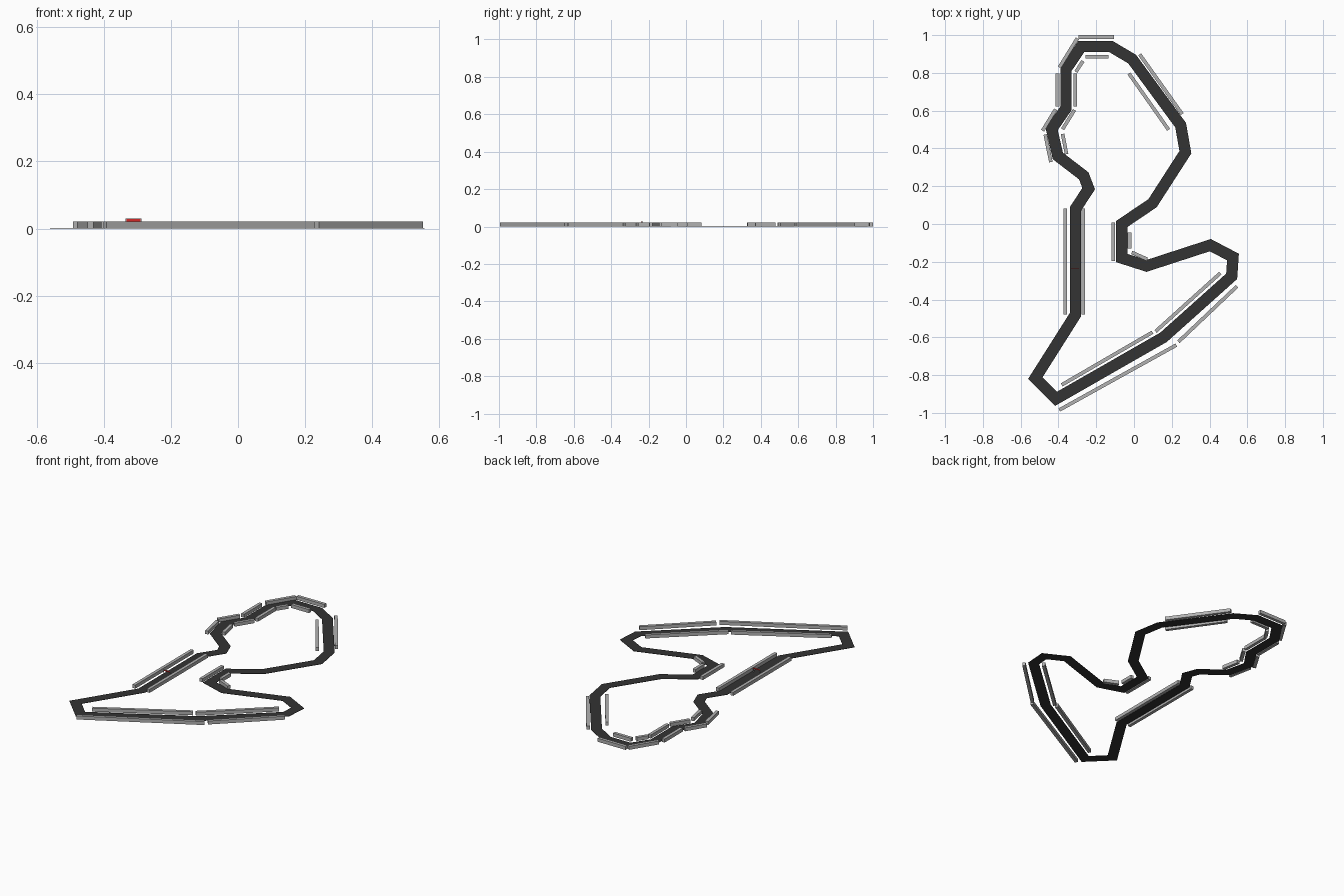
import bpy, bmesh, math
from mathutils import Vector

if "Cube" in bpy.data.objects:
    bpy.data.objects.remove(bpy.data.objects["Cube"])


def material(name, rgb):
    m = bpy.data.materials.new(name)
    m.diffuse_color = (*rgb, 1)
    m.use_nodes = True
    m.node_tree.nodes["Principled BSDF"].inputs["Base Color"].default_value = m.diffuse_color
    return m


asphalt = material("asphalt", (0.033, 0.033, 0.033))
concrete = material("concrete", (0.45, 0.45, 0.45))
red = material("banner red", (0.65, 0.02, 0.02))


def finish(bm, name, mat):
    bmesh.ops.recalc_face_normals(bm, faces=bm.faces[:])
    mesh = bpy.data.meshes.new(name)
    bm.to_mesh(mesh)
    bm.free()
    mesh.materials.append(mat)
    ob = bpy.data.objects.new(name, mesh)
    bpy.context.collection.objects.link(ob)
    return ob


def box(name, center, size, mat, angle=0.0):
    bm = bmesh.new()
    bmesh.ops.create_cube(bm, size=1)
    bmesh.ops.scale(bm, vec=size, verts=bm.verts)
    ob = finish(bm, name, mat)
    ob.location = center
    ob.rotation_euler.z = angle
    return ob


# Road: mitred ribbon along a closed centre line
PATH = [(-.31, -.48), (-.31, .08), (-.24, .187), (-.266, .255), (-.403, .36),
        (-.436, .503), (-.36, .613), (-.36, .82), (-.279, .94), (-.123, .94),
        (-.01, .873), (.247, .523), (.272, .38), (.098, .11), (-.065, .0),
        (-.065, -.18), (.066, -.222), (.404, -.112), (.524, -.175),
        (.517, -.277), (.156, -.6), (-.412, -.925), (-.522, -.815)]
HALF, THICK = 0.03, 0.002
pts = [Vector(p) for p in PATH]
bm = bmesh.new()
rings = []
for i, p in enumerate(pts):
    d0 = (p - pts[i - 1]).normalized()
    d1 = (pts[(i + 1) % len(pts)] - p).normalized()
    n0, n1 = Vector((-d0.y, d0.x)), Vector((-d1.y, d1.x))
    off = (n0 + n1) * HALF / (1 + n0.dot(n1))
    rings.append([bm.verts.new((q.x, q.y, z)) for q, z in
                  ((p + off, 0), (p - off, 0), (p - off, THICK), (p + off, THICK))])
for i, a in enumerate(rings):
    b = rings[(i + 1) % len(rings)]
    for k in range(4):
        j = (k + 1) % 4
        bm.faces.new((a[k], a[j], b[j], b[k]))
finish(bm, "race_track", asphalt)

# Barriers: straight walls, each given by its two end points
WALLS = [(-.293, .99, -.106, .99), (-.3, .983, -.395, .829),
         (-.405, .797, -.405, .623), (-.415, .607, -.484, .494),
         (-.47, .474, -.44, .328), (-.256, .886, -.136, .886),
         (-.27, .863, -.308, .805), (-.312, .797, -.312, .623),
         (-.315, .604, -.378, .502), (-.378, .477, -.357, .37),
         (.03, .898, .255, .582), (-.027, .797, .183, .499),
         (-.365, .082, -.365, -.478), (-.269, .082, -.269, -.478),
         (-.11, .008, -.11, -.197), (-.024, -.045, -.024, -.13),
         (-.012, -.15, .07, -.187), (-.383, -.852, .098, -.573),
         (.114, -.569, .457, -.26), (-.396, -.985, .224, -.641),
         (.235, -.624, .545, -.33)]
WALL_W, WALL_H = 0.019, 0.021
for i, (x0, y0, x1, y1) in enumerate(WALLS):
    box(f"barrier_{i + 1}", ((x0 + x1) / 2, (y0 + y1) / 2, WALL_H / 2),
        (math.hypot(x1 - x0, y1 - y0), WALL_W, WALL_H), concrete,
        math.atan2(y1 - y0, x1 - x0))

# Start gantry across the main straight: two posts, beam and red banner
GX, GY = -.312, -.235
for side in (-1, 1):
    box("gantry_post", (GX + side * .0225, GY, .015), (.003, .003, .03), concrete)
box("gantry_beam", (GX, GY, .029), (.045, .003, .002), concrete)
box("gantry_banner", (GX, GY, .025), (.042, .004, .007), red)
